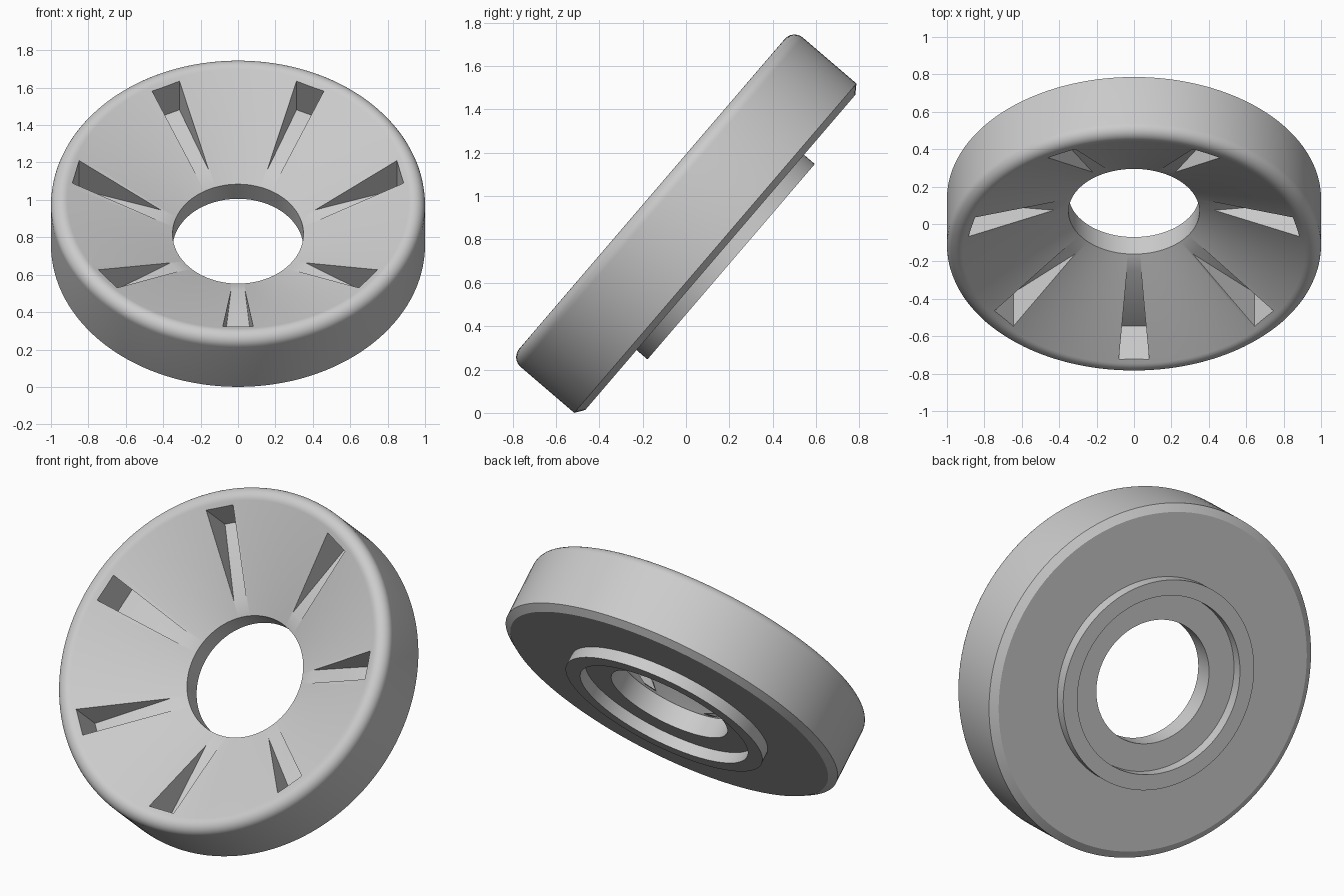
import bpy, bmesh
from math import sin, cos, pi, radians, tau
from mathutils import Matrix

cube = bpy.data.objects.get("Cube")
if cube:
    bpy.data.objects.remove(cube, do_unlink=True)

SEGMENTS = 128
TILT = Matrix.Translation((0, 0.158, 0.74)) @ Matrix.Rotation(radians(49.4), 4, "X")

grey = bpy.data.materials.new("light_grey")
grey.use_nodes = True
colour = (0.6, 0.6, 0.6, 1)
grey.diffuse_color = colour
grey.node_tree.nodes["Principled BSDF"].inputs["Base Color"].default_value = colour


def make_object(name, bm):
    bmesh.ops.recalc_face_normals(bm, faces=bm.faces)
    mesh = bpy.data.meshes.new(name)
    bm.to_mesh(mesh)
    bm.free()
    obj = bpy.data.objects.new(name, mesh)
    bpy.context.collection.objects.link(obj)
    mesh.materials.append(grey)
    obj.matrix_world = TILT
    return obj


def lathe(name, profile):
    """Revolve a closed (radius, height) profile around z."""
    bm = bmesh.new()
    rings = [[bm.verts.new((r * cos(tau * i / SEGMENTS), r * sin(tau * i / SEGMENTS), h))
              for i in range(SEGMENTS)] for r, h in profile]
    for a, b in zip(rings, rings[1:] + rings[:1]):
        for i in range(SEGMENTS):
            j = (i + 1) % SEGMENTS
            bm.faces.new((a[i], a[j], b[j], b[i]))
    return make_object(name, bm)


# Dished disc: chamfered back edge, rounded lip, conical front, raised back collar
lip = [(0.94 + 0.06 * cos(radians(a)), 0.355 + 0.06 * sin(radians(a)))
       for a in [117 * k / 10 for k in range(11)]]
profile = [(0.35, 0), (0.505, 0), (0.505, -0.066), (0.593, -0.066), (0.593, 0),
           (0.957, 0), (1, 0.03)] + lip + [(0.35, 0.12)]
disc = lathe("dished_disc", profile)

# Seven tapered slots, cut with a flat floor
bm = bmesh.new()
inner, outer, floor, top = 0.37, 0.89, 0.163, 0.6
for k in range(7):
    angle = -pi / 2 + k * tau / 7
    turn = Matrix.Rotation(angle, 3, "Z")
    outline = [(inner, -0.031), (outer, -0.081), (outer, 0.081), (inner, 0.031)]
    low = [bm.verts.new(turn @ Matrix.Translation((x, y, floor)).translation) for x, y in outline]
    high = [bm.verts.new(turn @ Matrix.Translation((x, y, top)).translation) for x, y in outline]
    bm.faces.new(low)
    bm.faces.new(high)
    for i in range(4):
        j = (i + 1) % 4
        bm.faces.new((low[i], low[j], high[j], high[i]))
cutter = make_object("slot_cutter", bm)

bpy.context.view_layer.update()
cut = disc.modifiers.new("slots", "BOOLEAN")
cut.operation = "DIFFERENCE"
cut.solver = "EXACT"
cut.object = cutter

bpy.ops.object.select_all(action="DESELECT")
disc.select_set(True)
bpy.context.view_layer.objects.active = disc
bpy.ops.object.modifier_apply(modifier=cut.name)
bpy.data.objects.remove(cutter, do_unlink=True)
bpy.ops.object.shade_smooth_by_angle(angle=radians(30))
